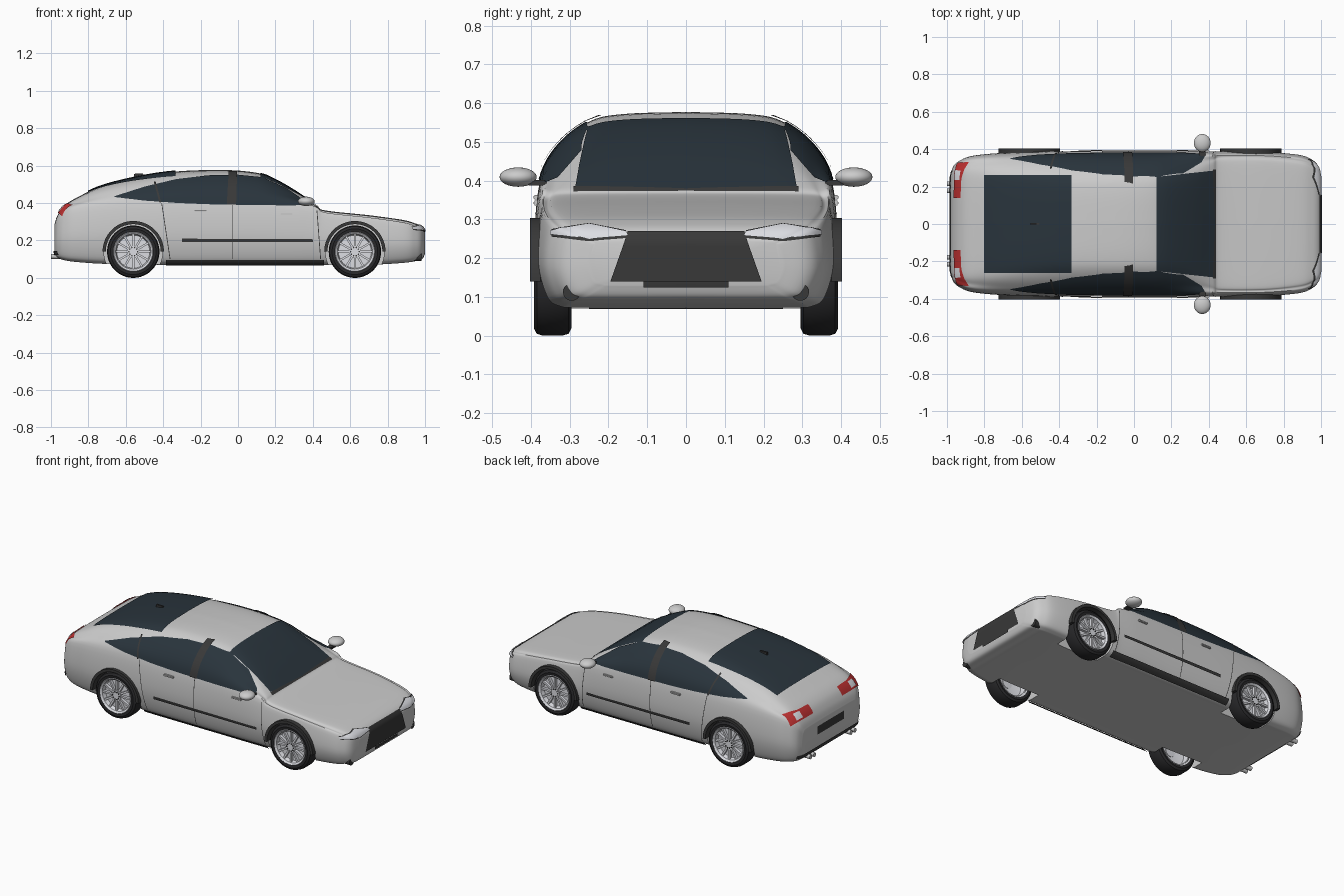
import bpy, bmesh
from math import sin, cos, pi, radians
from mathutils import Vector, Matrix
from mathutils.bvhtree import BVHTree

if "Cube" in bpy.data.objects:
    bpy.data.objects.remove(bpy.data.objects["Cube"])


def material(name, r, g, b):
    m = bpy.data.materials.new(name)
    m.diffuse_color = (r, g, b, 1)
    m.use_nodes = True
    m.node_tree.nodes["Principled BSDF"].inputs["Base Color"].default_value = m.diffuse_color
    return m


GLASS = material("tinted_glass", .022, .034, .045)
DARK = material("dark_trim", .04, .04, .04)
RUBBER = material("rubber", .022, .022, .024)
RED = material("red_lens", .5, .03, .03)
LIGHT = material("light_metal", .72, .73, .77)


def finish(name, bm, mat=None, angle=35):
    me = bpy.data.meshes.new(name)
    bm.to_mesh(me)
    bm.free()
    ob = bpy.data.objects.new(name, me)
    bpy.context.collection.objects.link(ob)
    if mat:
        me.materials.append(mat)
    smooth(ob, angle)
    return ob


def smooth(ob, angle=35):
    bpy.ops.object.select_all(action='DESELECT')
    ob.select_set(True)
    bpy.context.view_layer.objects.active = ob
    bpy.ops.object.shade_smooth_by_angle(angle=radians(angle))


def spline(pts, n):
    """Catmull-Rom curve through points of any dimension."""
    out = []
    for i in range(len(pts) - 1):
        a, b, c, d = pts[max(i - 1, 0)], pts[i], pts[i + 1], pts[min(i + 2, len(pts) - 1)]
        for k in range(n):
            t = k / n
            out.append(tuple(q + .5 * t * (r - p + t * (2 * p - 5 * q + 4 * r - s + t * (3 * (q - r) + s - p)))
                             for p, q, r, s in zip(a, b, c, d)))
    return out + [tuple(pts[-1])]


def loft(bm, rings, cap=True, close=True):
    vs = [[bm.verts.new(p) for p in r] for r in rings]
    m = len(vs[0])
    for a, b in zip(vs, vs[1:]):
        for j in range(m if close else m - 1):
            bm.faces.new((a[j], a[(j + 1) % m], b[(j + 1) % m], b[j]))
    if cap:
        bm.faces.new(vs[0])
        bm.faces.new(vs[-1])
    bmesh.ops.recalc_face_normals(bm, faces=bm.faces)


# Body: stations of x, half width, bottom, belt height, roof half width, top
stations = [
    (-.98, .27, .13, .26, .24, .29), (-.965, .31, .11, .30, .26, .335),
    (-.93, .34, .095, .34, .27, .385), (-.86, .365, .085, .37, .275, .43),
    (-.7, .38, .075, .385, .27, .50), (-.4, .388, .07, .40, .25, .562),
    (-.1, .39, .07, .40, .25, .577), (.1, .39, .07, .40, .25, .562),
    (.2, .39, .07, .395, .255, .525), (.32, .39, .07, .385, .27, .455),
    (.42, .388, .07, .365, .31, .385), (.47, .388, .07, .335, .33, .36),
    (.7, .385, .07, .31, .33, .335), (.88, .37, .08, .285, .31, .31),
    (.95, .345, .09, .265, .29, .29), (.985, .31, .10, .25, .26, .27),
    (1.0, .25, .13, .23, .22, .245)]


def section(x, w, zb, belt, r, zt):
    h = zt - belt
    half = spline([(0, zb), (.7 * w, zb), (.85 * w, zb + .003), (.94 * w, zb + .12 * (belt - zb)),
                   (w, (zb + belt) / 2), (.965 * w, belt),
                   ((.965 * w + r) / 2 + .1 * h, belt + .5 * h),
                   (r, zt - .14 * h), (.65 * r, zt - .03 * h), (0, zt)], 5)
    return [(x, y, z) for y, z in half] + [(x, -y, z) for y, z in half[-2:0:-1]]


bm = bmesh.new()
loft(bm, [section(*s) for s in spline(stations, 6)])
skin = BVHTree.FromBMesh(bm)
body = finish("body", bm)

# Wheel wells cut out of the body
AXLES = (-.56, .625)


def tube(bm, center, r, length, axis='Y', seg=48):
    rot = Matrix.Rotation(pi / 2, 4, 'X' if axis == 'Y' else 'Y')
    bmesh.ops.create_cone(bm, cap_ends=True, segments=seg, radius1=r, radius2=r, depth=length,
                          matrix=Matrix.Translation(center) @ rot)


bm = bmesh.new()
for x in AXLES:
    for s in (1, -1):
        tube(bm, (x, s * .40, .14), .157, .30)
cutter = finish("wheel_well_cutter", bm)
cutter.hide_render = True
mod = body.modifiers.new("wells", 'BOOLEAN')
mod.operation, mod.solver, mod.object = 'DIFFERENCE', 'EXACT', cutter
bpy.context.view_layer.objects.active = body
bpy.ops.object.modifier_apply(modifier="wells")
bpy.data.objects.remove(cutter)
smooth(body)


def along(pts, t):
    f = t * (len(pts) - 1)
    i = min(int(f), len(pts) - 2)
    return Vector(pts[i]).lerp(Vector(pts[i + 1]), f - i)


def patch(name, low, high, d, mat, off=.004, n=24, m=10, sides=(1,)):
    """Panel between two polylines, projected on to the body skin along d."""
    d = Vector(d).normalized()
    rows = []
    for j in range(m + 1):
        row = []
        for i in range(n + 1):
            p = along(low, i / n).lerp(along(high, i / n), j / m)
            hit = skin.ray_cast(p - d * 1.5, d)
            if hit[0] is None:
                hit = skin.find_nearest(p)
            row.append(hit[0] + hit[1] * off)
        rows.append(row)
    for s in sides:
        bm = bmesh.new()
        loft(bm, [[(p.x, p.y * s, p.z) for p in r] for r in rows], False, False)
        bm.normal_update()
        if sum(f.normal.dot(Vector((d.x, d.y * s, d.z))) for f in bm.faces) > 0:
            bmesh.ops.reverse_faces(bm, faces=bm.faces)
        finish(name, bm, mat)


def side(pts):
    return [(x, .3, z) for x, z in pts]


def ends(pts):
    return [(0, y, z) for y, z in pts]


BOTH, IN, DOWN, BACK, FORE = (1, -1), (0, -1, 0), (0, 0, -1), (-1, 0, 0), (1, 0, 0)

# Glass
patch("windshield", [(.42, -.285, 0), (.43, 0, 0), (.42, .285, 0)],
      [(.12, -.25, 0), (.12, 0, 0), (.12, .25, 0)], DOWN, GLASS)
patch("rear_window", [(-.8, -.26, 0), (-.8, .26, 0)], [(-.335, -.26, 0), (-.335, .26, 0)], DOWN, GLASS, .006)
patch("side_glass", side([(-.66, .43), (-.5, .412), (-.33, .40), (-.16, .393), (0, .39), (.13, .388), (.26, .387), (.38, .387)]),
      side([(-.66, .434), (-.5, .485), (-.33, .525), (-.16, .545), (0, .548), (.13, .535), (.26, .475), (.38, .392)]),
      IN, GLASS, n=42, sides=BOTH)

# Pillars, seams, cowl and side moulding
patch("door_pillar", side([(-.06, .39), (-.01, .39)]), side([(-.05, .562), (-.005, .562)]), IN, DARK, .008, 2, 12, BOTH)
patch("rear_pillar", side([(-.42, .40), (-.41, .40)]), side([(-.45, .51), (-.44, .51)]), IN, DARK, .007, 2, 12, BOTH)
for x0, x1, top in ((-.03, -.03, .39), (-.365, -.41, .40), (.44, .42, .36)):
    patch("door_seam", side([(x0, .10), (x0 + .004, .10)]), side([(x1, top), (x1 + .004, top)]),
          IN, DARK, .001, 1, 16, BOTH)
patch("cowl", [(.435, -.29, 0), (.435, .29, 0)], [(.42, -.29, 0), (.42, .29, 0)], DOWN, DARK, .003, 24, 2)
patch("side_moulding", side([(-.3, .192), (.4, .192)]), side([(-.3, .21), (.4, .207)]), IN, DARK, .007, 24, 2, BOTH)
patch("sill", side([(-.385, .074), (.46, .074)]), side([(-.385, .098), (.46, .098)]), IN, DARK, .008, 24, 3, BOTH)

# Front: grille, intake, headlamps
patch("grille", ends([(-.195, .14), (.195, .14)]), ends([(-.15, .267), (.15, .267)]), BACK, DARK, .005)
patch("lower_intake", ends([(-.11, .127), (.11, .127)]), ends([(-.11, .141), (.11, .141)]), BACK, DARK, .009, 12, 2)
lamp_low = [(.15, .256), (.25, .248), (.345, .26)]
lamp_high = [(.155, .266), (.25, .284), (.345, .27)]
patch("headlamp_surround", ends([(y, z - .005) for y, z in lamp_low]),
      ends([(y, z + .004) for y, z in lamp_high]), BACK, DARK, .003, sides=BOTH)
patch("headlamp", ends(lamp_low), ends(lamp_high), BACK, LIGHT, .007, sides=BOTH)

# Rear: tail lamps, plate recess, bumper strip
DIAG = (1, 0, -1)
patch("tail_lamp", [(-.96, .14, .345), (-.96, .24, .345), (-.945, .325, .335)],
      [(-.925, .14, .39), (-.92, .24, .39), (-.88, .33, .385)], DIAG, RED, .005, sides=BOTH)
patch("reverse_lens", [(-.953, .235, .352), (-.950, .285, .352)], [(-.928, .235, .382), (-.922, .285, .382)],
      DIAG, LIGHT, .008, 4, 4, BOTH)
patch("plate_recess", ends([(-.13, .215), (.13, .215)]), ends([(-.13, .265), (.13, .265)]), FORE, DARK, .004)
patch("bumper_strip", ends([(-.30, .125), (.30, .125)]), ends([(-.30, .145), (.30, .145)]), FORE, DARK, .006, 24, 2)


def box(name, center, size, mat=None):
    bm = bmesh.new()
    bmesh.ops.create_cube(bm, size=1, matrix=Matrix.Translation(center) @ Matrix.Diagonal((*size, 1)))
    bmesh.ops.bevel(bm, geom=bm.edges[:], offset=min(size) * .25, segments=2, affect='EDGES')
    return finish(name, bm, mat)


def lathe(name, profile, x, y, s, mat, seg=64):
    """Revolve (radius, offset) pairs around a wheel axle."""
    bm = bmesh.new()
    rings = [[(x + r * cos(2 * pi * k / seg), y + s * o, .14 + r * sin(2 * pi * k / seg))
              for k in range(seg)] for r, o in profile]
    loft(bm, rings, cap=False)
    return finish(name, bm, mat)


for s in BOTH:
    for x in AXLES:
        y = s * .344
        # Tyre and rim
        lathe("tyre", [(.098, -.043), (.122, -.048), (.135, -.041), (.14, -.025), (.14, .025),
                       (.135, .041), (.122, .048), (.103, .045), (.098, .03), (.098, -.043)], x, y, s, RUBBER)
        lathe("rim", [(.098, -.043), (.106, -.046), (.106, -.043), (.094, -.036), (.09, .0), (.03, .012), (.001, .012),
                      (.001, .018), (.03, .018), (.088, .016), (.094, .04), (.104, .048), (.107, .045), (.098, .04)],
              x, y, s, LIGHT)
        # Spokes, hub and lug nuts
        bm = bmesh.new()
        for k in range(12):
            rot = Matrix.Translation((x, y + s * .03, .14)) @ Matrix.Rotation(k * pi / 6, 4, 'Y')
            bmesh.ops.create_cube(bm, size=1, matrix=rot @ Matrix.Translation((.06, 0, 0))
                                  @ Matrix.Diagonal((.075, .016, .011, 1)))
        finish("spokes", bm, LIGHT)
        bm = bmesh.new()
        tube(bm, (x, y + s * .025, .14), .032, .034, seg=32)
        finish("hub", bm, LIGHT)
        bm = bmesh.new()
        for k in range(10):
            a = k * pi / 5
            tube(bm, (x + .023 * cos(a), y + s * .042, .14 + .023 * sin(a)), .004, .006, seg=8)
        finish("lug_nuts", bm, DARK)
        # Arch flare with inner liner
        bm = bmesh.new()
        loft(bm, [[(x + r * cos(a), s * yy, .14 + r * sin(a))
                   for r, yy in ((.147, .255), (.147, .403), (.164, .403), (.164, .375), (.155, .37), (.155, .255))]
                  for a in [pi * k / 40 for k in range(41)]])
        finish("wheel_arch", bm, DARK)
    # Door mirror
    bm = bmesh.new()
    bmesh.ops.create_uvsphere(bm, u_segments=32, v_segments=16, radius=1,
                              matrix=Matrix.Translation((.365, s * .433, .409)) @ Matrix.Diagonal((.045, .048, .025, 1)))
    finish("door_mirror", bm)
    box("mirror_stalk", (.365, s * .385, .394), (.035, .05, .014), DARK)
    # Door handles
    for x, z in ((-.2, .357), (.26, .342)):
        box("door_handle", (x, s * .386, z), (.065, .016, .012))
    # Fog lamp
    bm = bmesh.new()
    tube(bm, (.955, s * .295, .112), .022, .05, 'X', 32)
    finish("fog_lamp", bm, DARK)
    # Twin exhaust tips
    for y in (.178, .215):
        bm = bmesh.new()
        tube(bm, (-.955, s * y, .115), .013, .09, 'X', 24)
        finish("exhaust_tip", bm)

# Roof aerial
box("aerial", (-.53, 0, .548), (.05, .012, .022), DARK)
